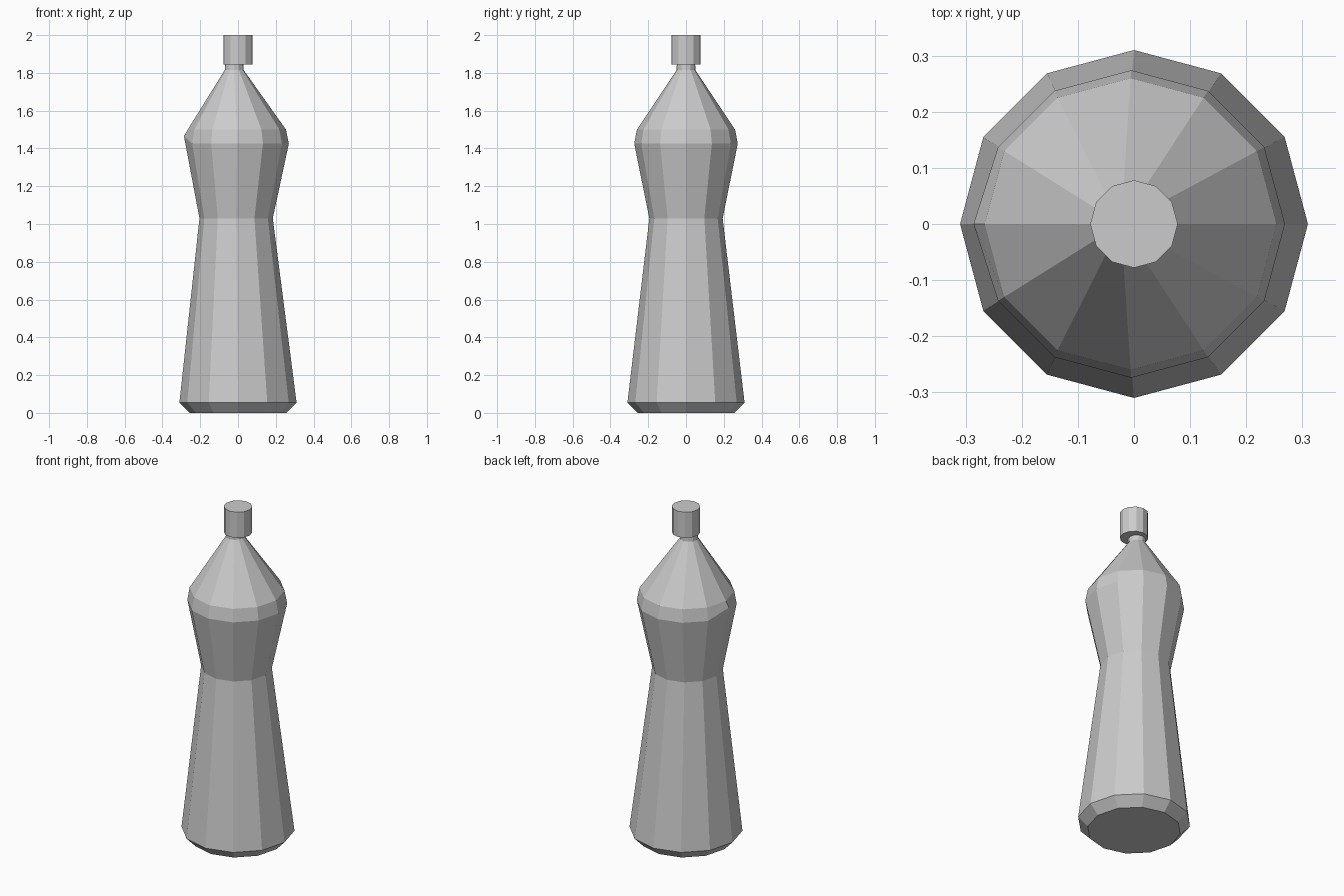
import bpy, bmesh
from math import cos, sin, pi

if "Cube" in bpy.data.objects:
    bpy.data.objects.remove(bpy.data.objects["Cube"])

SIDES = 12


def lathe(name, rings, tweaks=None):
    """Stack 12-sided rings (z, radius, x offset) into a closed solid."""
    bm = bmesh.new()
    loops = []
    for z, r, dx in rings:
        loops.append([bm.verts.new((dx + r * cos(2 * pi * i / SIDES),
                                    r * sin(2 * pi * i / SIDES), z))
                      for i in range(SIDES)])
    for (ring, i), co in (tweaks or {}).items():
        loops[ring][i].co = co
    for a, b in zip(loops, loops[1:]):
        for i in range(SIDES):
            j = (i + 1) % SIDES
            bm.faces.new((a[i], a[j], b[j], b[i]))
    bm.faces.new(loops[0][::-1])
    bm.faces.new(loops[-1])
    bmesh.ops.recalc_face_normals(bm, faces=bm.faces)
    mesh = bpy.data.meshes.new(name)
    bm.to_mesh(mesh)
    bm.free()
    obj = bpy.data.objects.new(name, mesh)
    bpy.context.collection.objects.link(obj)
    return obj


# Bottle body: chamfered base, pinched waist, shoulder and neck;
# the shoulder bulges slightly at its left-hand corner
lathe("bottle_body", [
    (0.00, 0.257, 0.0),
    (0.055, 0.31, 0.0),
    (1.03, 0.194, -0.010),
    (1.425, 0.274, -0.005),
    (1.50, 0.260, -0.006),
    (1.815, 0.050, -0.020),
    (1.86, 0.048, -0.020),
], tweaks={(3, SIDES // 2): (-0.286, 0, 1.465)})

# Cap
lathe("bottle_cap", [(1.845, 0.078, 0.0), (2.0, 0.078, 0.0)])
